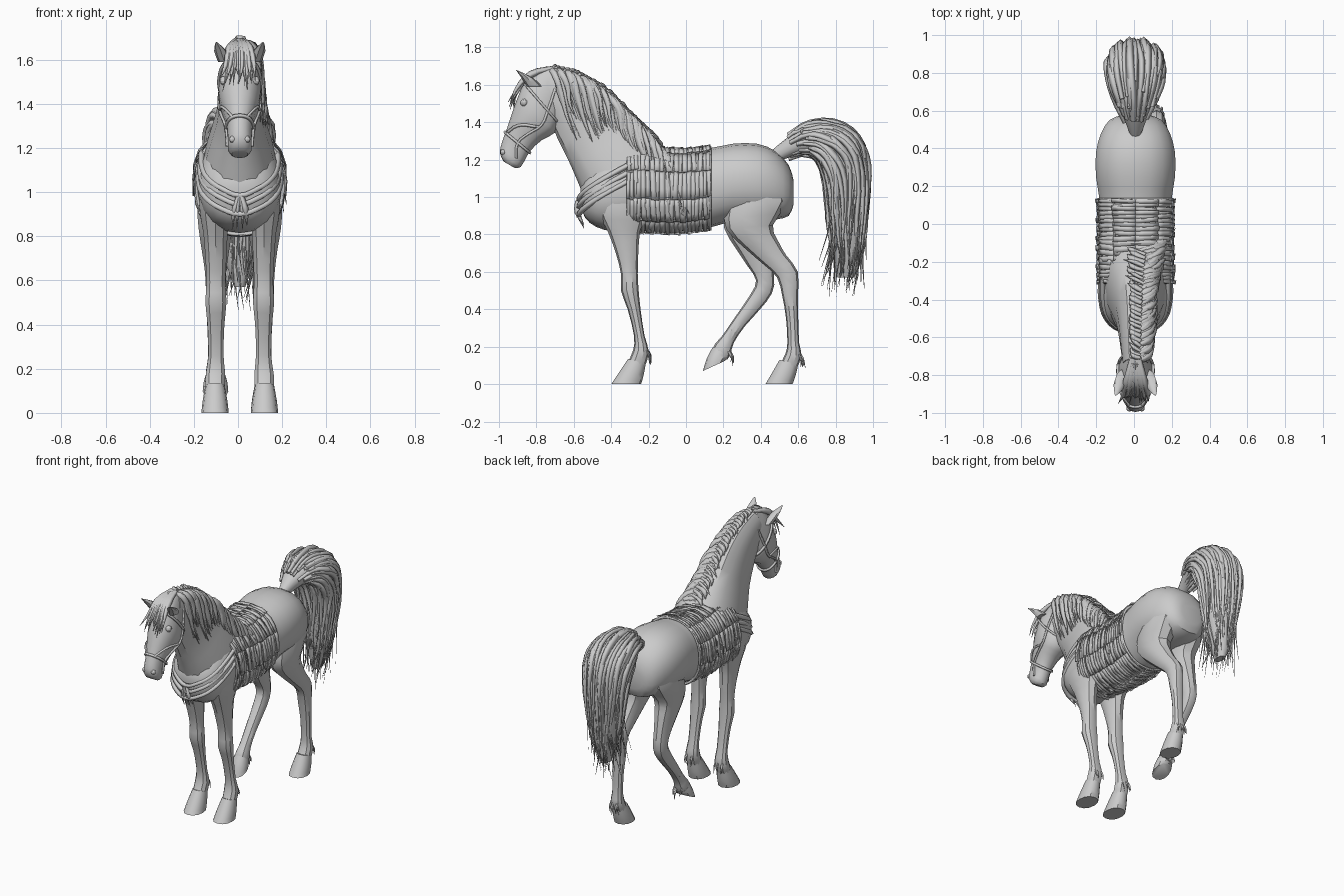
import bpy, bmesh, math, random
from mathutils import Vector
random.seed(4)
R = random.uniform
PI = math.pi
CX = 0.008


# Rings are (y1, z1, y2, z2, half width[, x centre]): two opposite points in side view
def interp(rings, t):
    n = len(rings)
    i = max(0, min(int(t), n - 2))
    f = t - i
    p = [rings[max(0, min(n - 1, i + k))] for k in (-1, 0, 1, 2)]
    return [0.5 * (2 * b + (c - a) * f + (2 * a - 5 * b + 4 * c - d) * f * f
                   + (3 * b - a - 3 * c + d) * f ** 3) for a, b, c, d in zip(*p)]


def surf(rings, t, th, off=0.0, side=1, e=0.9):
    v = interp(rings, t)
    a, b = Vector((0, v[0], v[1])), Vector((0, v[2], v[3]))
    h = (a - b) / 2
    c, s = math.cos(th), math.sin(th)
    c, s = math.copysign(abs(c) ** e, c), math.copysign(abs(s) ** e, s)
    p = (a + b) / 2 + h.normalized() * (h.length + off) * c
    p.x = CX + side * (v[5] if len(v) > 5 else 0) + (v[4] + off) * s
    return p


def finish(name, bm, angle=28):
    bmesh.ops.recalc_face_normals(bm, faces=bm.faces)
    me = bpy.data.meshes.new(name)
    bm.to_mesh(me)
    bm.free()
    ob = bpy.data.objects.new(name, me)
    bpy.context.collection.objects.link(ob)
    bpy.ops.object.select_all(action='DESELECT')
    ob.select_set(True)
    bpy.context.view_layer.objects.active = ob
    bpy.ops.object.shade_smooth_by_angle(angle=math.radians(angle))
    return ob


def loft(name, rings, side=1, n=14, sub=2):
    bm = bmesh.new()
    m = (len(rings) - 1) * sub
    rows = [[bm.verts.new(surf(rings, k / sub, 2 * PI * j / n, side=side)) for j in range(n)]
            for k in range(m + 1)]
    for r, q in zip(rows, rows[1:]):
        for j in range(n):
            bm.faces.new((r[j], r[(j + 1) % n], q[(j + 1) % n], q[j]))
    bm.faces.new(rows[0])
    bm.faces.new(rows[-1])
    return finish(name, bm, 35)


def strands(name, paths, r, taper=True, closed=False):
    cu = bpy.data.curves.new(name, 'CURVE')
    cu.dimensions = '3D'
    cu.bevel_depth, cu.bevel_resolution, cu.resolution_u = r, 0, 3
    cu.use_fill_caps = True
    for pts in paths:
        sp = cu.splines.new('BEZIER')
        sp.bezier_points.add(len(pts) - 1)
        sp.use_cyclic_u = closed
        k = R(0.7, 1.3) if taper else 1
        for i, (bp, p) in enumerate(zip(sp.bezier_points, pts)):
            bp.co = p
            bp.handle_left_type = bp.handle_right_type = 'AUTO'
            f = i / (len(pts) - 1)
            bp.radius = k * (0.6 + 1.4 * f if f < 0.3 else 1.45 * (1 - f) + 0.05) if taper else 1
    ob = bpy.data.objects.new(name, cu)
    bpy.context.collection.objects.link(ob)
    return ob


# Body
torso = [(-.565, 1.04, -.56, .95, .05), (-.54, 1.11, -.54, .89, .12), (-.48, 1.18, -.48, .84, .17),
         (-.38, 1.24, -.38, .815, .19), (-.25, 1.265, -.25, .82, .188), (-.05, 1.25, -.05, .815, .188),
         (.12, 1.26, .12, .835, .192), (.25, 1.285, .25, .87, .212), (.38, 1.285, .38, .87, .212),
         (.48, 1.245, .48, .88, .185), (.55, 1.17, .55, .90, .14), (.575, 1.09, .575, .96, .08)]
loft("torso", torso, n=18)
neck = [(-.53, .96, -.07, 1.20, .18), (-.582, 1.09, -.18, 1.33, .148), (-.635, 1.21, -.31, 1.46, .108),
        (-.69, 1.32, -.44, 1.58, .09), (-.72, 1.39, -.57, 1.655, .08), (-.78, 1.46, -.71, 1.695, .068)]
loft("neck", neck)
head = [(-.745, 1.70, -.62, 1.56, .05), (-.845, 1.64, -.67, 1.43, .083), (-.895, 1.545, -.70, 1.345, .098),
        (-.93, 1.45, -.77, 1.305, .083), (-.96, 1.36, -.83, 1.25, .061), (-.985, 1.29, -.86, 1.20, .055),
        (-.995, 1.235, -.885, 1.16, .054), (-.975, 1.19, -.915, 1.155, .035)]
loft("head", head)

# Ears, eyes, nostrils
ear = [(-.85, 1.59, -.77, 1.59, .028, .07), (-.885, 1.645, -.815, 1.635, .028, .088),
       (-.91, 1.68, -.895, 1.675, .005, .105)]
for s, label in ((1, "left"), (-1, "right")):
    loft(f"ear_{label}", ear, s, n=8)
    for part, loc, r in (("eye", (CX + s * .07, -.865, 1.505), .021),
                         ("nostril", (CX + s * .033, -.977, 1.24), .016)):
        bpy.ops.mesh.primitive_uv_sphere_add(segments=10, ring_count=6, radius=r, location=loc)
        bpy.context.object.name = f"{part}_{label}"

# Front legs with hooves
front = [(-.46, 1.10, -.24, 1.08, .055, .11), (-.48, .95, -.21, .93, .075, .112), (-.42, .82, -.245, .82, .058, .11),
         (-.375, .70, -.255, .70, .05, .108), (-.348, .59, -.258, .59, .045, .108), (-.348, .50, -.253, .50, .05, .108),
         (-.312, .40, -.243, .40, .04, .108), (-.278, .26, -.222, .26, .036, .108), (-.283, .18, -.198, .17, .046, .11),
         (-.315, .11, -.222, .09, .044, .112)]
front_hoof = [(-.31, .135, -.215, .11, .044, .112), (-.36, .06, -.226, .05, .056, .112), (-.40, 0, -.24, 0, .062, .112)]
# Standing hind leg and raised hind leg
hind = [(.26, 1.06, .50, 1.10, .075, .10), (.21, .94, .54, .98, .092, .105), (.215, .83, .465, .85, .08, .11),
        (.31, .73, .49, .77, .062, .112), (.42, .635, .535, .69, .05, .112), (.487, .57, .598, .60, .045, .112),
        (.515, .47, .598, .47, .044, .11), (.535, .35, .60, .35, .036, .11), (.542, .22, .605, .22, .035, .11),
        (.53, .16, .618, .15, .044, .11), (.50, .10, .59, .08, .044, .11)]
hind_hoof = [(.50, .13, .60, .105, .044, .11), (.46, .06, .587, .05, .055, .11), (.425, 0, .57, 0, .06, .11)]
raised = hind[:2] + [(.205, .83, .445, .85, .08, .11), (.27, .72, .445, .77, .065, .11), (.33, .63, .46, .66, .05, .11),
                     (.375, .555, .472, .53, .045, .11), (.345, .48, .43, .44, .042, .11), (.26, .355, .315, .31, .036, .11),
                     (.195, .26, .255, .22, .036, .11), (.155, .215, .24, .165, .044, .11), (.14, .175, .22, .13, .044, .11)]
raised_hoof = [(.145, .20, .232, .145, .044, .11), (.112, .14, .22, .135, .054, .11), (.09, .07, .21, .125, .058, .11)]
tufts = []
for name, leg, hoof, s in (("front_leg_left", front, front_hoof, 1), ("front_leg_right", front, front_hoof, -1),
                           ("hind_leg_left", hind, hind_hoof, 1), ("hind_leg_right", raised, raised_hoof, -1)):
    loft(name, leg, s, n=10)
    loft(name.replace("leg", "hoof"), hoof, s, n=12)
    for k in range(6):
        p = surf(leg, len(leg) - 2.1, PI + R(-.9, .9), -.004, s)
        tufts.append([p, p + Vector((0, .012, -.025)), p + Vector((R(-.01, .01), R(.005, .025), R(-.08, -.05)))])
strands("fetlock_hair", tufts, .008)

# Tail: solid core with locks laid along it
tail = [(.50, 1.19, .46, 1.25, .03), (.56, 1.215, .55, 1.325, .06), (.66, 1.235, .67, 1.395, .105),
        (.71, 1.19, .83, 1.375, .138), (.745, 1.09, .94, 1.28, .14), (.755, .95, .973, 1.10, .125),
        (.77, .80, .96, .86, .10), (.79, .67, .94, .69, .065), (.81, .57, .90, .57, .025)]
loft("tail", tail)
locks = []
for k in range(60):
    th = 2 * PI * k / 60 + R(-.06, .06)
    end = R(5.3, 7.2)
    t0, wave, ph = R(.8, 2.2), R(.02, .1), R(0, 6)
    pts = [surf(tail, t0 + (end - t0) * i / 5, th + wave * math.sin(ph + 1.7 * i), R(-.006, .01)) for i in range(6)]
    q = pts[-1]
    tip = max(R(.45, .54), q.z - R(.12, .32))
    pts.append(Vector((q.x * .9 + R(-.05, .03), q.y + R(-.06, .015), tip)))
    locks.append(pts)
strands("tail_locks", locks, .018)

# Mane falling over the left side, and forelock
mane = []
for k in range(100):
    t = .25 + 4.75 * k / 99
    v = interp(neck, t)
    c, w, g = Vector((CX, v[2], v[3])), v[4], R(.75, 1.3)
    o, a = R(.0, .028), R(-.02, .025)
    mane.append([c + Vector((R(-.03, .01), -.02, -.01)),
                 c + Vector((w * .5 + o, .008, -.03 * g)),
                 c + Vector((w * .85 + o, .03 + a, -.11 * g)),
                 c + Vector((w * .98 + o, .055 * g + a * .3, -.21 * g)),
                 c + Vector((w * 1.05 + o + R(-.02, .01), .09 * g + a, -.31 * g))])
strands("mane", mane, .022)
# Short crest locks tilted to the other side
strands("mane_crest", [[surf(neck, t / 6, PI - .3, .006), surf(neck, t / 6 - .12, PI + R(0, .2), .006),
                        surf(neck, t / 6 - .35, PI + R(.1, .45), .004)] for t in range(5, 31)], .02)
strands("forelock", [[Vector((CX + x * .3, -.71, 1.69)), Vector((CX + x * .7, -.83, 1.655)),
                      Vector((CX + x, -.905, 1.575 + R(-.02, .01))),
                      Vector((CX + x * 1.1 + R(-.02, .02), -.935 + R(-.02, .02), R(1.45, 1.54)))]
                     for x in [(-.065 + .13 * i / 12) for i in range(13)]], .017)

# Saddle blanket of narrow overlapping slats, in rows down both sides
bm = bmesh.new()
rows = (0, .55, 1.15, 1.72, 2.3, 3.14)
for s in (1, -1):
    for r, (a, b) in enumerate(zip(rows, rows[1:])):
        for k in range(20):
            t0 = 3.55 + 2.5 * k / 20
            o, j = (R(.004, .014) if r < 4 else R(0, .006)), R(0, .05)
            slant = R(-.05, .05)
            grid = [[bm.verts.new(surf(torso, t0 + dt + slant * i / 3, s * min(PI, a + (b - a + j) * i / 3),
                                       o + do + .003 * i)) for dt, do in ((0, 0), (.14, R(-.004, .006)))]
                    for i in range(4)]
            for p, q in zip(grid, grid[1:]):
                bm.faces.new((p[0], p[1], q[1], q[0]))
blanket = finish("saddle_blanket", bm, 20)
mod = blanket.modifiers.new("thickness", 'SOLIDIFY')
mod.thickness, mod.offset = .006, 0

# Blanket straps: along the rows and around the edges
strands("blanket_straps", [[surf(torso, 3.55 + 2.5 * i / 8, s * th, .012) for i in range(9)]
                           for s in (1, -1) for th in rows[1:5]], .006, False)
strands("girth_straps", [[surf(torso, t, 2 * PI * i / 24, .008) for i in range(24)]
                         for t in (3.6, 4.75, 6.05)], .009, False, True)

# Breast collar and hanging tassel
collar = []
for dz, grow in ((.0, 0), (-.04, .006), (-.085, .012)):
    half = [(.172, -.29, 1.18), (.17, -.40, 1.12), (.138, -.505, 1.055), (.07, -.56, 1.01)]
    pts = [Vector((CX + x + grow, y, z + dz)) for x, y, z in half]
    collar.append(pts + [Vector((CX, -.575, .985 + dz))]
                  + [Vector((2 * CX - p.x, p.y, p.z)) for p in reversed(pts)])
strands("breast_collar", collar, .015, False)
strands("collar_tassel", [[Vector((CX + x * .3, -.58, .98)), Vector((CX + x, -.58, .92)),
                           Vector((CX + x * 1.3, -.545, R(.82, .86)))] for x in (-.025, -.01, .01, .025)], .018)

# Bridle: nose and brow bands joined by cheek straps
strands("bridle_bands", [[surf(head, t, 2 * PI * i / 14, .004) for i in range(14)]
                         for t in (1.35, 4.2)], .009, False, True)
strands("cheek_straps", [[surf(head, t, s * th, .004) for t, th in path] for s in (1, -1) for path in
                         (((.4, 1.7), (1.3, 1.9), (2.3, 1.95), (3.3, 1.8), (4.2, 1.6), (5.4, 1.9)),
                          ((2.5, 1.95), (3.3, 1.2), (4.2, .5)))], .008, False)
